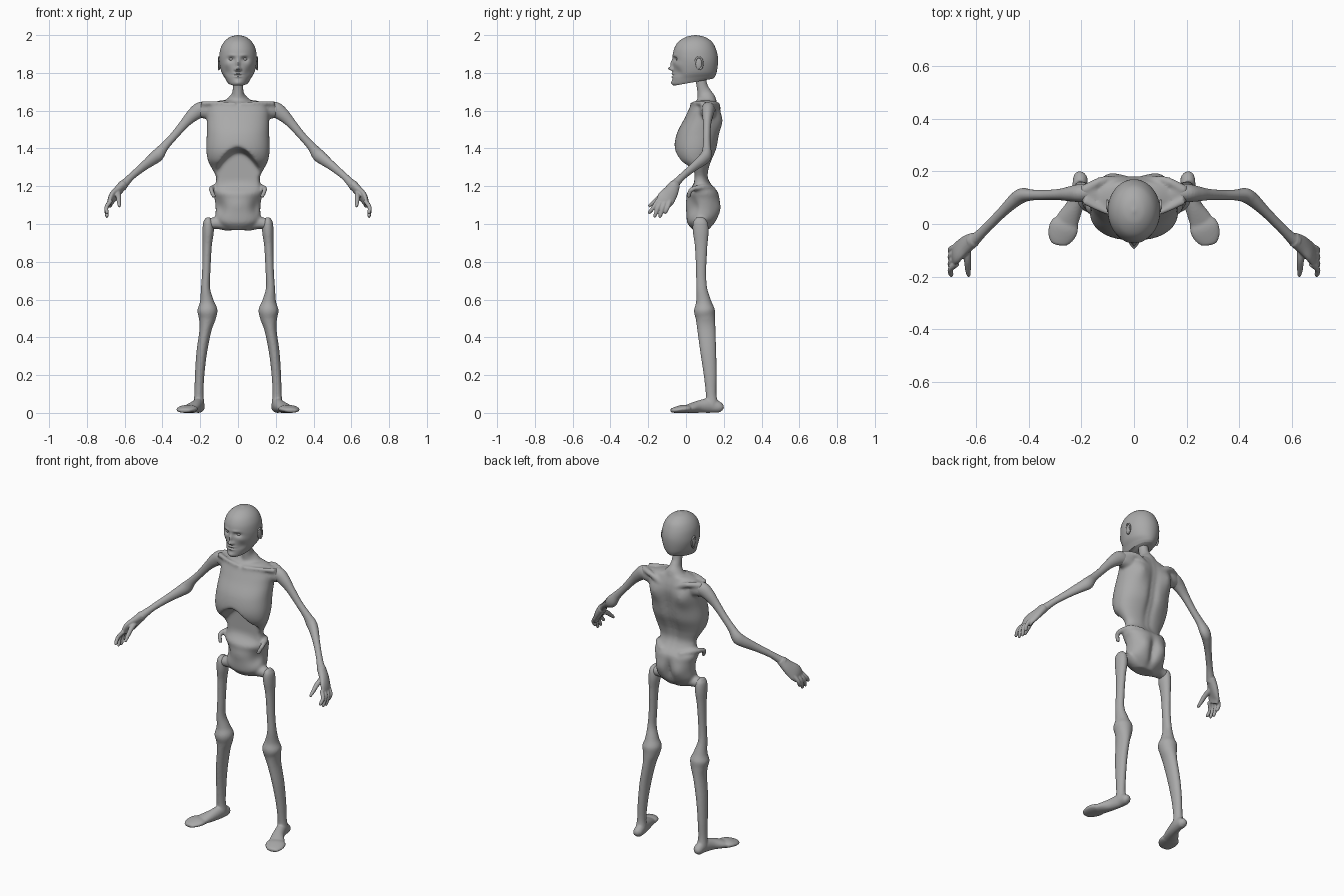
import bpy, bmesh, math
from mathutils import Vector, Matrix

if "Cube" in bpy.data.objects:
    bpy.data.objects.remove(bpy.data.objects["Cube"], do_unlink=True)

grey = bpy.data.materials.new("plain_grey")
grey.use_nodes = True
grey.diffuse_color = (0.4, 0.4, 0.4, 1)
grey.node_tree.nodes["Principled BSDF"].inputs["Base Color"].default_value = (0.4, 0.4, 0.4, 1)


def spline(pts, n):
    """Catmull-Rom through tuples of any length, n steps per span."""
    p = [tuple(2 * a - b for a, b in zip(pts[0], pts[1]))] + list(pts)
    p.append(tuple(2 * a - b for a, b in zip(pts[-1], pts[-2])))
    out = []
    for i in range(1, len(p) - 2):
        for k in range(n):
            t = k / n
            out.append([0.5 * (2 * b + (c - a) * t + (2 * a - 5 * b + 4 * c - d) * t * t
                        + (3 * b - a - 3 * c + d) * t ** 3)
                        for a, b, c, d in zip(*p[i - 1:i + 3])])
    return out + [list(pts[-1])]


def skin(bm, rings):
    """Bridge point rings into a closed body."""
    rings = [[bm.verts.new(v) for v in r] for r in rings]
    n = len(rings[0])
    for a, b in zip(rings, rings[1:]):
        for i in range(n):
            j = (i + 1) % n
            bm.faces.new((a[i], a[j], b[j], b[i]))
    bm.faces.new(rings[0])
    bm.faces.new(rings[-1])


def tube(bm, pts, s=1, ref=(0, 0, 1), n=20, steps=5):
    """Limb along (x, y, z, half width, half depth); s mirrors it in x."""
    path = spline(pts, steps)
    cen = [Vector(p[:3]) for p in path]
    rings = []
    for i, p in enumerate(path):
        t = cen[min(i + 1, len(cen) - 1)] - cen[max(i - 1, 0)]
        a = t.cross(Vector(ref)).normalized()
        b = a.cross(t).normalized()
        ra, rb = max(p[3], 0.003), max(p[4], 0.003)
        ring = []
        for k in range(n):
            w = 2 * math.pi * k / n
            v = cen[i] + a * ra * math.cos(w) + b * rb * math.sin(w)
            ring.append((v.x * s, v.y, v.z))
        rings.append(ring)
    skin(bm, rings)


def sculpted(bm, rows, bumps, n, steps, power=1.0, rule=None):
    """Stack of rings (z, front y, back y, half width, tilt) with soft bumps
    (side, x, z, spread x, spread z, push along y)."""
    rings = []
    for z0, yf, yb, rx, tilt in spline(rows, steps):
        ring = []
        for k in range(n):
            w = 2 * math.pi * k / n
            c, sn = math.cos(w), math.sin(w)
            x = max(rx, 0.002) * math.copysign(abs(c) ** power, c)
            y = (yf + yb) / 2 + (yb - yf) / 2 * math.copysign(abs(sn) ** power, sn)
            z = z0 + tilt * (y - yf)
            for side, bx, bz, sx, sz, dy in bumps:
                f = min(1, max(0, side * sn * 1.5))
                for m in ((1, -1) if bx else (1,)):
                    y += f * dy * math.exp(-((x - m * bx) / sx) ** 2 - ((z - bz) / sz) ** 2)
            if rule:
                y = rule(x, y, z, sn)
            ring.append((x, y, z))
        rings.append(ring)
    skin(bm, rings)


def ball(bm, loc, size):
    bmesh.ops.create_uvsphere(bm, u_segments=24, v_segments=16, radius=1,
                              matrix=Matrix.Translation(loc) @ Matrix.Diagonal((*size, 1)))


def finish(bm, name, voxel=0, smooth=4):
    bmesh.ops.recalc_face_normals(bm, faces=bm.faces)
    me = bpy.data.meshes.new(name)
    bm.to_mesh(me)
    bm.free()
    me.materials.append(grey)
    ob = bpy.data.objects.new(name, me)
    bpy.context.collection.objects.link(ob)
    if voxel:   # fuse overlapping forms into one soft skin
        r = ob.modifiers.new("fuse", 'REMESH')
        r.mode, r.voxel_size, r.use_smooth_shade = 'VOXEL', voxel, True
        m = ob.modifiers.new("soften", 'SMOOTH')
        m.factor, m.iterations = 0.5, smooth
    else:
        bpy.ops.object.select_all(action='DESELECT')
        ob.select_set(True)
        bpy.context.view_layer.objects.active = ob
        bpy.ops.object.shade_smooth_by_angle(angle=math.radians(50))
    return ob


# Head: skull rings, then nose, eye sockets, brows, lips, chin and cheeks
bm = bmesh.new()
sculpted(bm, [(2.0, .045, .055, .004, 0), (1.99, .0, .10, .042, 0), (1.965, -.04, .137, .073, 0),
              (1.93, -.062, .157, .092, 0), (1.89, -.07, .168, .099, 0), (1.85, -.068, .169, .098, 0),
              (1.80, -.068, .163, .087, .03), (1.765, -.072, .155, .07, .08),
              (1.742, -.072, .147, .06, .14), (1.732, -.064, .143, .055, .18)],
         [(-1, 0, 1.847, .010, .022, -.015), (-1, 0, 1.822, .012, .010, -.024),
          (-1, .013, 1.817, .007, .007, -.010), (-1, .036, 1.873, .018, .012, .014),
          (-1, .030, 1.893, .020, .008, -.004), (-1, 0, 1.796, .020, .006, -.008),
          (-1, 0, 1.780, .018, .006, -.007), (-1, 0, 1.788, .022, .003, .004),
          (-1, 0, 1.748, .020, .012, -.006), (-1, .060, 1.845, .020, .018, -.005),
          (-1, .055, 1.800, .020, .022, .008)], n=144, steps=10)
finish(bm, "head")

for s, side in ((1, "left"), (-1, "right")):
    bm = bmesh.new()
    ball(bm, (s * .036, -.041, 1.873), (.014, .013, .010))
    finish(bm, side + "_eye")
    # Ear: thin shell with a raised rim
    bm = bmesh.new()
    ball(bm, (s * .098, .068, 1.848), (.007, .017, .030))
    rim = [(.098 + .004 * (k > 1), .068 + .020 * math.sin(a), 1.850 + .033 * math.cos(a), .005, .005)
           for k, a in enumerate(math.radians(d) for d in range(-70, 200, 30))]
    tube(bm, rim, s, ref=(1, 0, 0), n=10)
    finish(bm, side + "_ear")


def belly_hollow(x, y, z, sn):
    """Sunken abdomen under the arch of the ribs."""
    def step(v):
        v = min(1, max(0, v))
        return v * v * (3 - 2 * v)
    arch = 1.41 - .13 * (x / .125) ** 2
    f = step((arch - z) / .035) * step((z - 1.15) / .09) * min(1, max(0, -sn * 1.6))
    return y + (max(y, .045) - y) * f


# Torso: rib cage, abdomen and pelvis, with neck, collar bones, shoulder blades and hips
bm = bmesh.new()
sculpted(bm, [(1.655, .06, .16, .09, 0), (1.635, .03, .168, .15, 0), (1.60, .012, .18, .165, 0),
              (1.555, -.01, .186, .165, 0), (1.48, -.048, .178, .165, 0), (1.40, -.062, .165, .168, 0),
              (1.34, -.045, .14, .16, 0), (1.30, -.005, .125, .142, 0), (1.25, .025, .118, .117, 0),
              (1.21, .02, .135, .12, 0), (1.17, .005, .170, .133, 0), (1.13, .01, .177, .123, 0),
              (1.08, .01, .175, .118, 0), (1.03, .005, .165, .118, 0), (1.0, .01, .15, .10, 0),
              (.967, .04, .12, .06, 0)],
         [(1, .10, 1.54, .045, .06, .02), (1, 0, 1.42, .03, .16, -.022), (1, 0, 1.40, .009, .2, .008),
          (1, .065, 1.08, .04, .05, .015), (1, 0, 1.06, .02, .07, -.025),
          (-1, 0, 1.10, .07, .05, -.012), (-1, .10, 1.09, .03, .04, .02)],
         n=96, steps=6, power=.88, rule=belly_hollow)
tube(bm, [(0, .075, 1.79, .03, .03), (0, .085, 1.73, .028, .03), (0, .098, 1.69, .033, .04),
          (0, .108, 1.66, .06, .05), (0, .11, 1.63, .10, .055)], ref=(0, 1, 0))
for s in (1, -1):
    tube(bm, [(.015, .03, 1.632, .010, .012), (.10, .045, 1.640, .010, .010),
              (.19, .09, 1.638, .016, .014)], s)
    tube(bm, [(.05, .168, 1.595, .014, .014), (.12, .165, 1.63, .016, .016),
              (.195, .125, 1.632, .02, .018)], s)
    tube(bm, [(.11, .11, 1.59, .05, .045), (.16, .115, 1.60, .045, .045),
              (.205, .117, 1.60, .032, .038)], s)
    tube(bm, [(.06, .15, 1.18, .014, .016), (.12, .10, 1.195, .014, .015),
              (.142, .03, 1.183, .013, .013), (.125, .012, 1.14, .012, .012)], s)
    tube(bm, [(.05, .08, 1.0, .045, .038), (.11, .078, 1.005, .036, .032),
              (.16, .076, 1.0, .034, .03)], s)
finish(bm, "torso", .008, 5)

for s, side in ((1, "left"), (-1, "right")):
    # Arm: shoulder, elbow knob, forearm and wrist
    bm = bmesh.new()
    tube(bm, [(.15, .12, 1.60, .03, .035), (.195, .118, 1.605, .035, .042), (.235, .115, 1.58, .03, .036),
              (.28, .112, 1.535, .022, .026), (.34, .11, 1.465, .019, .021), (.39, .11, 1.41, .021, .024),
              (.425, .108, 1.365, .028, .034), (.455, .088, 1.34, .026, .031),
              (.50, .045, 1.305, .02, .024), (.56, -.015, 1.255, .018, .019),
              (.595, -.05, 1.220, .021, .022), (.615, -.066, 1.200, .026, .028)], s)
    # Hand: palm, four fingers and a thumb
    tube(bm, [(.605, -.058, 1.212, .028, .024), (.64, -.08, 1.17, .040, .023),
              (.668, -.105, 1.135, .048, .019), (.68, -.122, 1.105, .040, .014)], s, ref=(1, 0, 0))
    for k, tip in enumerate((1.055, 1.037, 1.035, 1.055)):
        yb, yt = -.150 + .022 * k, -.192 + .028 * k
        tube(bm, [(.672, yb, 1.125, .012, .012), (.696, (yb + yt) / 2, 1.09, .011, .011),
                  (.694, yt, tip + .008, .0095, .0095), (.690, yt, tip, .005, .005)],
             s, ref=(1, 0, 0), n=12)
    tube(bm, [(.635, -.09, 1.165, .016, .016), (.632, -.135, 1.145, .014, .014),
              (.630, -.175, 1.112, .011, .011), (.627, -.198, 1.092, .007, .007)],
         s, ref=(1, 0, 0), n=12)
    finish(bm, side + "_arm", .004, 3)

    # Leg: hip knob, thin thigh, wide knee, flat shin
    bm = bmesh.new()
    tube(bm, [(.160, .075, 1.035, .010, .02), (.158, .075, 1.01, .026, .038), (.158, .078, .96, .030, .042),
              (.163, .08, .88, .024, .033), (.168, .08, .75, .022, .027), (.172, .083, .66, .024, .029),
              (.165, .093, .59, .037, .04), (.162, .097, .545, .053, .055), (.163, .103, .50, .045, .051),
              (.172, .108, .44, .032, .048), (.192, .118, .32, .028, .042), (.203, .128, .20, .025, .034),
              (.207, .133, .10, .024, .028), (.207, .137, .05, .029, .033),
              (.207, .14, .022, .026, .03)], s, ref=(0, 1, 0), n=28)
    # Foot turned outward, with a raised toe cap
    tube(bm, [(.199, .196, .022, .010, .010), (.203, .18, .028, .026, .027), (.208, .13, .039, .029, .039),
              (.225, .07, .033, .033, .033), (.25, .02, .024, .043, .024),
              (.268, -.02, .017, .048, .016)], s, n=28)
    tube(bm, [(.258, .008, .021, .050, .021), (.268, -.018, .021, .056, .021),
              (.279, -.048, .017, .050, .017), (.287, -.072, .013, .034, .012),
              (.289, -.080, .012, .016, .007)], s, n=28)
    finish(bm, side + "_leg", .005, 4)
